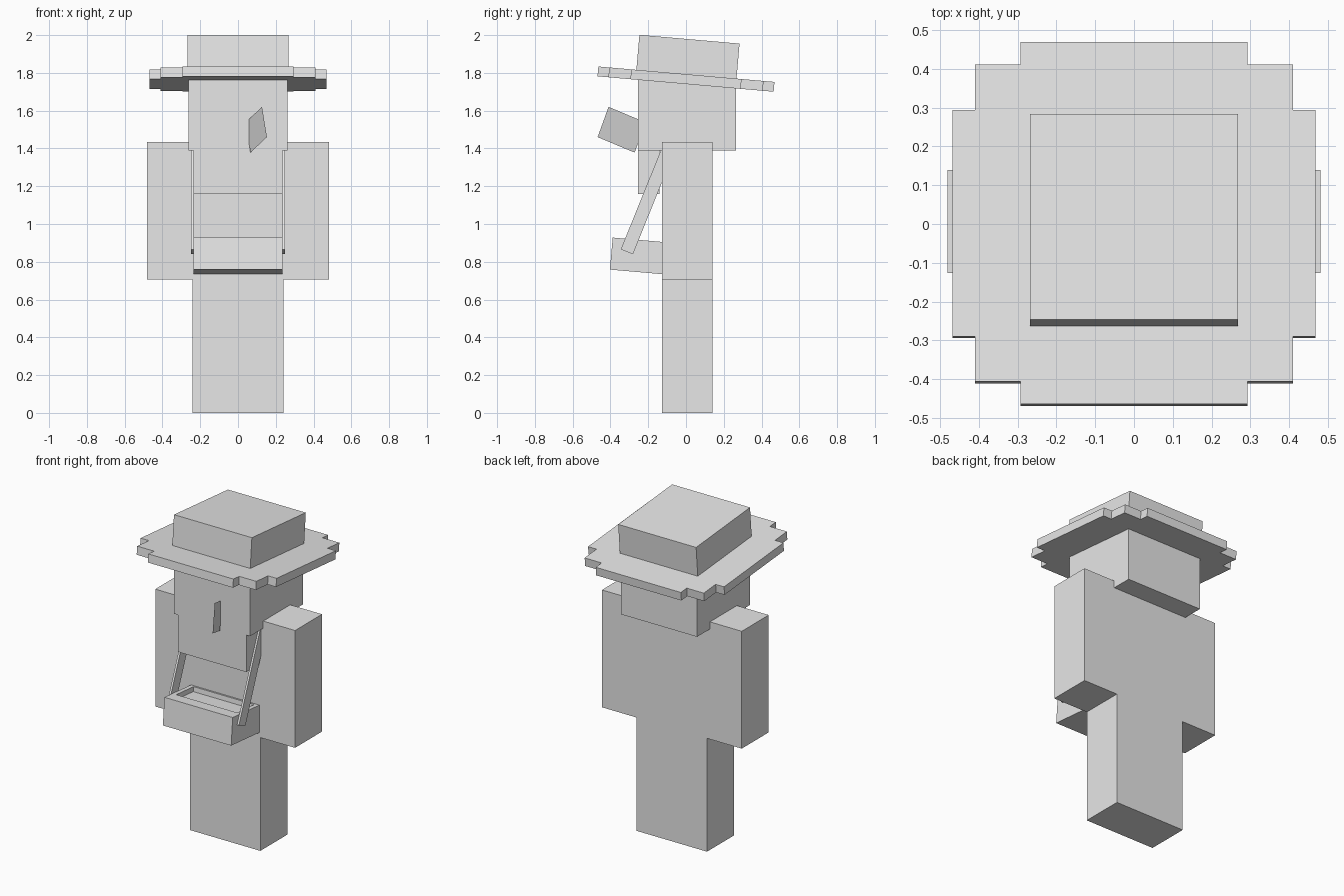
import bpy, bmesh, math
from mathutils import Matrix, Vector

default = bpy.data.objects.get("Cube")
if default:
    bpy.data.objects.remove(default, do_unlink=True)

grey = bpy.data.materials.new("plain_grey")
grey.use_nodes = True
grey.diffuse_color = (0.8, 0.8, 0.8, 1)
grey.node_tree.nodes["Principled BSDF"].inputs["Base Color"].default_value = (0.8, 0.8, 0.8, 1)


def finish(name, bm, loc=(0, 0, 0), tilt=0):
    """Turn a bmesh into an object, tilted about x by the given degrees."""
    mesh = bpy.data.meshes.new(name)
    bm.to_mesh(mesh)
    bm.free()
    mesh.materials.append(grey)
    obj = bpy.data.objects.new(name, mesh)
    obj.location = loc
    obj.rotation_euler.x = math.radians(tilt)
    bpy.context.collection.objects.link(obj)
    return obj


def box_mesh(lo, hi):
    lo, hi = Vector(lo), Vector(hi)
    bm = bmesh.new()
    bmesh.ops.create_cube(bm, size=1, matrix=Matrix.Translation((lo + hi) / 2)
                          @ Matrix.Diagonal((*(hi - lo), 1)))
    return bm


def box(name, lo, hi, loc=(0, 0, 0), tilt=0):
    return finish(name, box_mesh(lo, hi), loc, tilt)


# Body
BACK, FRONT = 0.139, -0.126
box("legs", (-0.242, FRONT, 0), (0.242, BACK, 0.705))
box("torso", (-0.242, FRONT, 0.705), (0.242, BACK, 1.42))
for side, name in ((1, "left_arm"), (-1, "right_arm")):
    xs = sorted((side * 0.242, side * 0.481))
    box(name, (xs[0], FRONT, 0.705), (xs[1], BACK, 1.435))

# Head and beard
box("head", (-0.262, -0.255, 1.39), (0.262, 0.265, 1.775))
box("beard", (-0.236, -0.255, 1.16), (0.236, -0.14, 1.39))

# Flat slanted sheet sticking out of the face
bm = bmesh.new()
corners = [(0.127, -0.41, 1.62), (0.153, -0.468, 1.46),
           (0.066, -0.272, 1.378), (0.04, -0.214, 1.538)]
bm.faces.new([bm.verts.new(c) for c in corners])
finish("nose_sheet", bm)

# Hat: stepped brim from one quarter outline, plus a square crown
HAT = (0, 0, 1.767)
TILT = -5
quarter = [(0.468, 0.293), (0.41, 0.293), (0.41, 0.41), (0.293, 0.41), (0.293, 0.468)]
outline = []
for turn in range(4):
    outline += quarter
    quarter = [(-y, x) for x, y in quarter]
bm = bmesh.new()
base = bm.faces.new([bm.verts.new((x, y, -0.026)) for x, y in outline])
top = bmesh.ops.extrude_face_region(bm, geom=[base])["geom"]
bmesh.ops.translate(bm, vec=(0, 0, 0.052),
                    verts=[g for g in top if isinstance(g, bmesh.types.BMVert)])
bmesh.ops.recalc_face_normals(bm, faces=bm.faces)
finish("hat_brim", bm, HAT, TILT)
box("hat_crown", (-0.268, -0.266, 0.026), (0.268, 0.266, 0.212), HAT, TILT)

# Tray with a sunken top, hung in front of the body
bm = box_mesh((-0.235, 0, -0.17), (0.235, 0.29, 0))
bm.normal_update()
lid = max(bm.faces, key=lambda f: f.calc_center_median().z)
bmesh.ops.inset_individual(bm, faces=[lid], thickness=0.037)
for v in lid.verts:
    v.co.y = 0.08 if v.co.y < 0.145 else 0.25
floor = bmesh.ops.extrude_discrete_faces(bm, faces=[lid])["faces"][0]
rim_edges = [e for e in bm.edges if e.is_boundary]
bmesh.ops.translate(bm, vec=(0, 0, -0.03), verts=floor.verts)
bmesh.ops.bridge_loops(bm, edges=rim_edges) if rim_edges else None
bmesh.ops.recalc_face_normals(bm, faces=bm.faces)
finish("tray", bm, (0, -0.388, 0.928), TILT)

# Straps from the shoulders to the tray
for side, name in ((1, "left_strap"), (-1, "right_strap")):
    xs = sorted((side * 0.235, side * 0.248))
    box(name, (xs[0], 0, 0), (xs[1], 0.069, 0.59), (0, -0.345, 0.866), -22)
